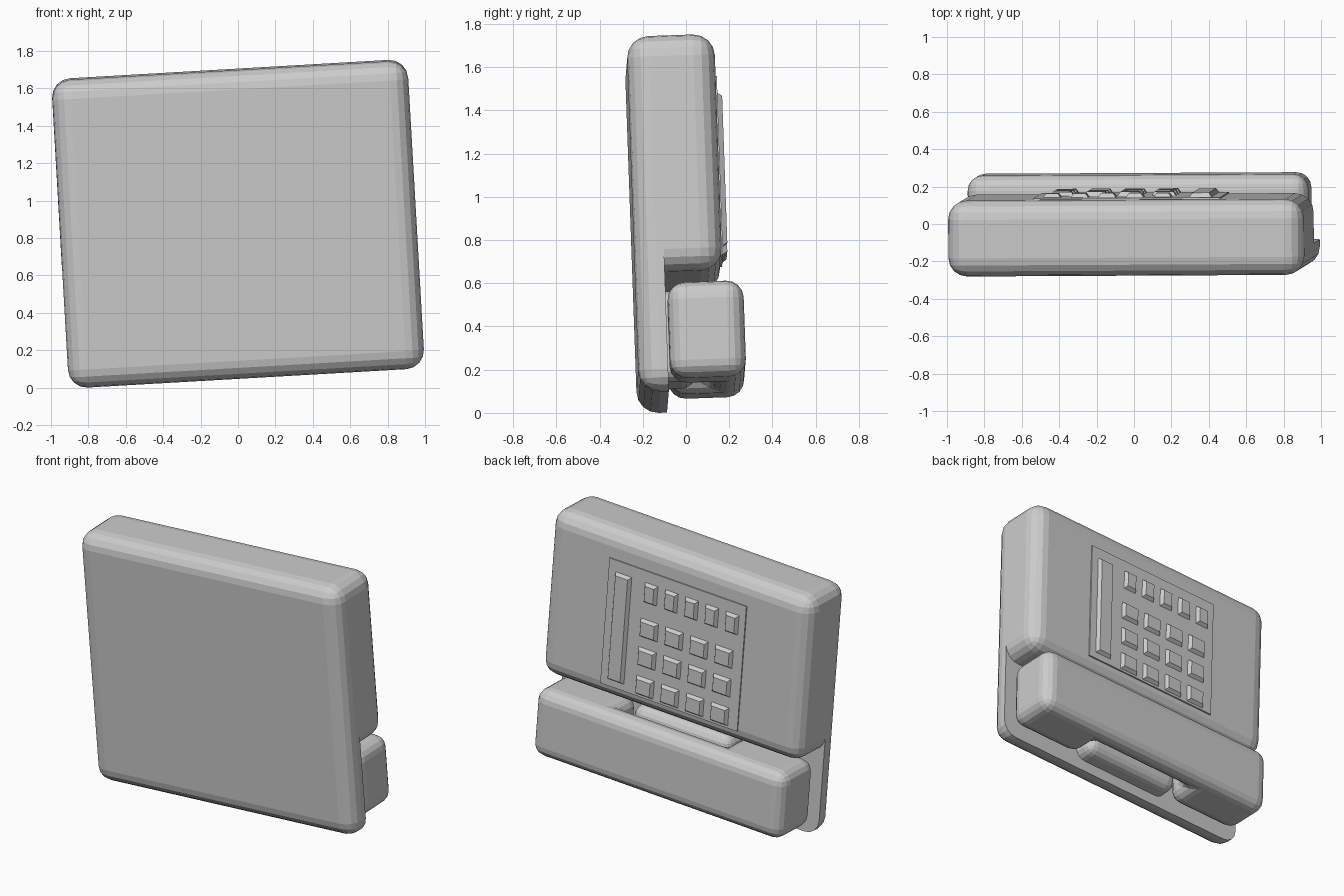
import bpy, bmesh
from math import radians
from mathutils import Matrix, Vector

cube = bpy.data.objects.get("Cube")
if cube:
    bpy.data.objects.remove(cube, do_unlink=True)

grey = bpy.data.materials.new("plain_grey")
grey.use_nodes = True
COLOUR = (0.6, 0.6, 0.6, 1)
grey.diffuse_color = COLOUR
grey.node_tree.nodes["Principled BSDF"].inputs["Base Color"].default_value = COLOUR

# The whole device leans and tilts slightly
TILT = (Matrix.Translation((0, -0.048, 0.876)) @ Matrix.Rotation(radians(0.4), 4, 'Z')
        @ Matrix.Rotation(radians(2), 4, 'X') @ Matrix.Rotation(radians(-3.3), 4, 'Y'))
W, H, D = 0.953, 0.825, 0.203    # body half sizes
STEP = -0.065                    # depth of the shelf behind the handset


def finish(name, bm):
    bmesh.ops.recalc_face_normals(bm, faces=bm.faces)
    mesh = bpy.data.meshes.new(name)
    bm.to_mesh(mesh)
    bm.free()
    mesh.materials.append(grey)
    obj = bpy.data.objects.new(name, mesh)
    bpy.context.collection.objects.link(obj)
    obj.matrix_world = TILT
    return obj


def add_box(bm, lo, hi):
    lo, hi = Vector(lo), Vector(hi)
    place = Matrix.Translation((lo + hi) / 2) @ Matrix.Diagonal((*(hi - lo), 1))
    return bmesh.ops.create_cube(bm, size=1, matrix=place)["verts"]


def round_edges(bm, radius):
    bmesh.ops.bevel(bm, geom=bm.edges[:], offset=radius, segments=4,
                    profile=0.5, affect='EDGES', clamp_overlap=True)


def rounded_box(name, lo, hi, radius, keep=0):
    """Rounded box; keep = 1 or -1 keeps only the rear or front of the shelf plane."""
    bm = bmesh.new()
    add_box(bm, lo, hi)
    round_edges(bm, radius)
    if keep:
        bmesh.ops.bisect_plane(bm, geom=bm.verts[:] + bm.edges[:] + bm.faces[:],
                               plane_co=(0, STEP, 0), plane_no=(0, keep, 0), clear_inner=True)
        rim = [e for e in bm.edges if e.is_boundary]
        bmesh.ops.holes_fill(bm, edges=rim)
    return finish(name, bm)


# Body: full-height front plate and upper rear block
rounded_box("front_plate", (-W, -D, -H), (W, D, H), 0.1, keep=-1)
rounded_box("rear_block", (-W, -D, -0.27), (W, D, H), 0.1, keep=1)

# Cradle that the handset grips
rounded_box("cradle", (-0.36, STEP - 0.1, -0.75), (0.36, 0.07, -0.33), 0.07)

# Handset: C-shaped profile, extruded upward
half = [(0.38, 0.13), (0.38, -0.055), (0.912, -0.055), (0.912, 0.297)]
outline = half + [(-x, y) for x, y in reversed(half)]
bm = bmesh.new()
face = bm.faces.new([bm.verts.new((x, y, -0.765)) for x, y in outline])
up = bmesh.ops.extrude_face_region(bm, geom=[face])["geom"]
bmesh.ops.translate(bm, vec=(0, 0, 0.445),
                    verts=[v for v in up if isinstance(v, bmesh.types.BMVert)])
bmesh.ops.recalc_face_normals(bm, faces=bm.faces)
round_edges(bm, 0.08)
finish("handset", bm)

# Keypad panel
bm = bmesh.new()
add_box(bm, (-0.5, D - 0.02, -0.18), (0.5, D + 0.008, 0.65))
finish("keypad_panel", bm)


def key(name, x, top, width, height):
    """Raised key with sloping sides."""
    bm = bmesh.new()
    y0, y1 = D, D + 0.03
    for v in add_box(bm, (x - width / 2, y0, top - height), (x + width / 2, y1, top)):
        if v.co.y > D + 0.01:
            v.co.x += 0.02 if v.co.x < x else -0.02
            v.co.z += 0.02 if v.co.z < top - height / 2 else -0.02
    finish(name, bm)


# Long key, short top row and three rows of larger keys
key("long_key", 0.39, 0.58, 0.13, 0.72)
for i in range(5):
    key(f"top_key_{i + 1}", 0.186 - 0.148 * i, 0.58, 0.105, 0.14)
for row in range(3):
    for col in range(4):
        key(f"number_key_{row + 1}_{col + 1}", 0.18 - 0.182 * col, 0.34 - 0.19 * row, 0.14, 0.13)
